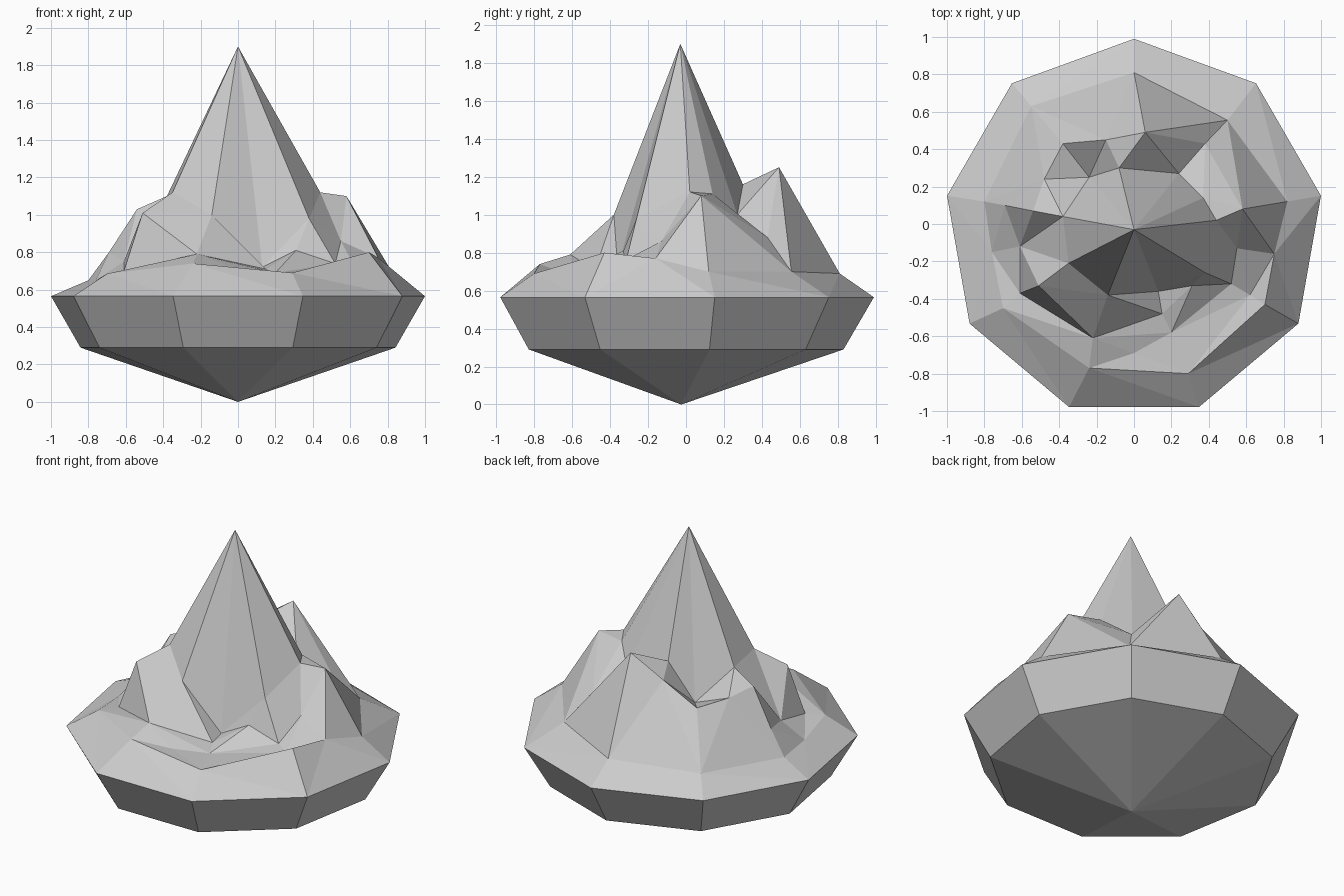
import bpy, math
from mathutils import Vector
from mathutils.geometry import delaunay_2d_cdt

if "Cube" in bpy.data.objects:
    bpy.data.objects.remove(bpy.data.objects["Cube"])

CY, SIDES = -0.025, 9


def ring(radius, z):
    """Nine-sided ring, counter-clockwise from the back."""
    step = math.tau / SIDES
    return [(radius * math.cos(math.pi / 2 + i * step),
             CY + radius * math.sin(math.pi / 2 + i * step), z) for i in range(SIDES)]


def make_object(name, verts, faces):
    mesh = bpy.data.meshes.new(name)
    mesh.from_pydata(verts, [], faces)
    mesh.update()
    obj = bpy.data.objects.new(name, mesh)
    bpy.context.collection.objects.link(obj)
    return obj


# Faceted underside: point, lower ring, rim
rim = ring(1.015, 0.565)
under = [(0, CY, 0)] + ring(0.855, 0.29) + rim
faces = []
for i in range(SIDES):
    j = (i + 1) % SIDES
    faces.append((0, 1 + j, 1 + i))
    faces.append((1 + i, 1 + j, 1 + SIDES + j, 1 + SIDES + i))
make_object("rock_base", under, faces)

# Mountain contours, clockwise from the back
shoulder = [(0, .81, .69), (.5, .555, .70), (.82, .12, .70), (.70, -.43, .80),
            (.29, -.80, .69), (-.24, -.77, .74), (-.70, -.45, .685),
            (-.80, .12, .65), (-.55, .63, .67)]
crest = [(.06, .49, 1.25), (.38, .43, .88), (.58, .08, 1.10), (.55, -.13, .86),
         (.52, -.32, .74), (.20, -.58, .69), (-.22, -.61, .79), (-.51, -.33, 1.01),
         (-.61, -.12, .75), (-.54, .07, 1.03), (-.48, .24, 1.0), (-.38, .43, .98),
         (-.15, .45, 1.11)]
cone_foot = [(-.08, .30, 1.16), (.24, .27, 1.0), (.37, .14, 1.11), (.44, .02, 1.12),
             (.38, -.26, .98), (.13, -.36, .72), (-.14, -.38, 1.0),
             (-.35, -.21, 1.12), (-.38, .04, 1.10), (-.24, .25, .91)]
ledges = [(.75, -.16, .77), (.62, -.38, .73), (.31, -.33, .81), (.15, -.48, .71),
          (0, -.69, .71), (-.61, -.37, .70), (-.76, -.15, .65), (-.69, .10, .80)]
peak = (0, -.03, 1.9)

points, edges = [], []


def add(group, closed=True):
    start = len(points)
    points.extend(group)
    n = len(group)
    if closed:
        edges.extend((start + i, start + (i + 1) % n) for i in range(n))
    return start


R, S, C, F = add(rim), add(shoulder, False), add(crest), add(cone_foot)
L, P = add(ledges, False), add([peak], False)

# Ridges and gullies that the facets follow
edges += [(P, F + i) for i in range(len(cone_foot))]
edges += [(R + i, S + (SIDES - i) % SIDES) for i in range(SIDES)]
edges += [(S + i, S + i + 1) for i in (0, 3, 4, 5, 7)] + [(S + 8, S)]
edges += [(C, S), (C + 1, S + 1), (C + 2, S + 2), (C + 6, S + 5), (C + 11, S + 8),
          (C, F), (C + 1, F + 1), (C + 2, F + 3), (C + 3, L), (L, L + 1),
          (L + 1, C + 4), (C + 4, F + 4), (L + 2, L + 3), (C + 5, L + 3),
          (C + 5, S + 4), (C + 6, F + 6), (C + 6, L + 4), (C + 7, F + 7),
          (C + 7, L + 5), (L + 5, C + 8), (C + 8, L + 6), (C + 9, L + 7),
          (L + 7, S + 7), (L + 6, S + 7), (C + 11, F + 9), (C + 12, F)]

# Triangulate in plan, then lift every point to its height
flat, _, tris, origin, _, _ = delaunay_2d_cdt(
    [Vector(p[:2]) for p in points], edges, [], 0, 1e-5)
lifted = []
for v, src in zip(flat, origin):
    if src:
        lifted.append(points[src[0]])
    else:
        near = sorted(points, key=lambda p: (v - Vector(p[:2])).length)[:2]
        lifted.append((v.x, v.y, (near[0][2] + near[1][2]) / 2))
make_object("mountain", lifted, [tuple(t) for t in tris])
